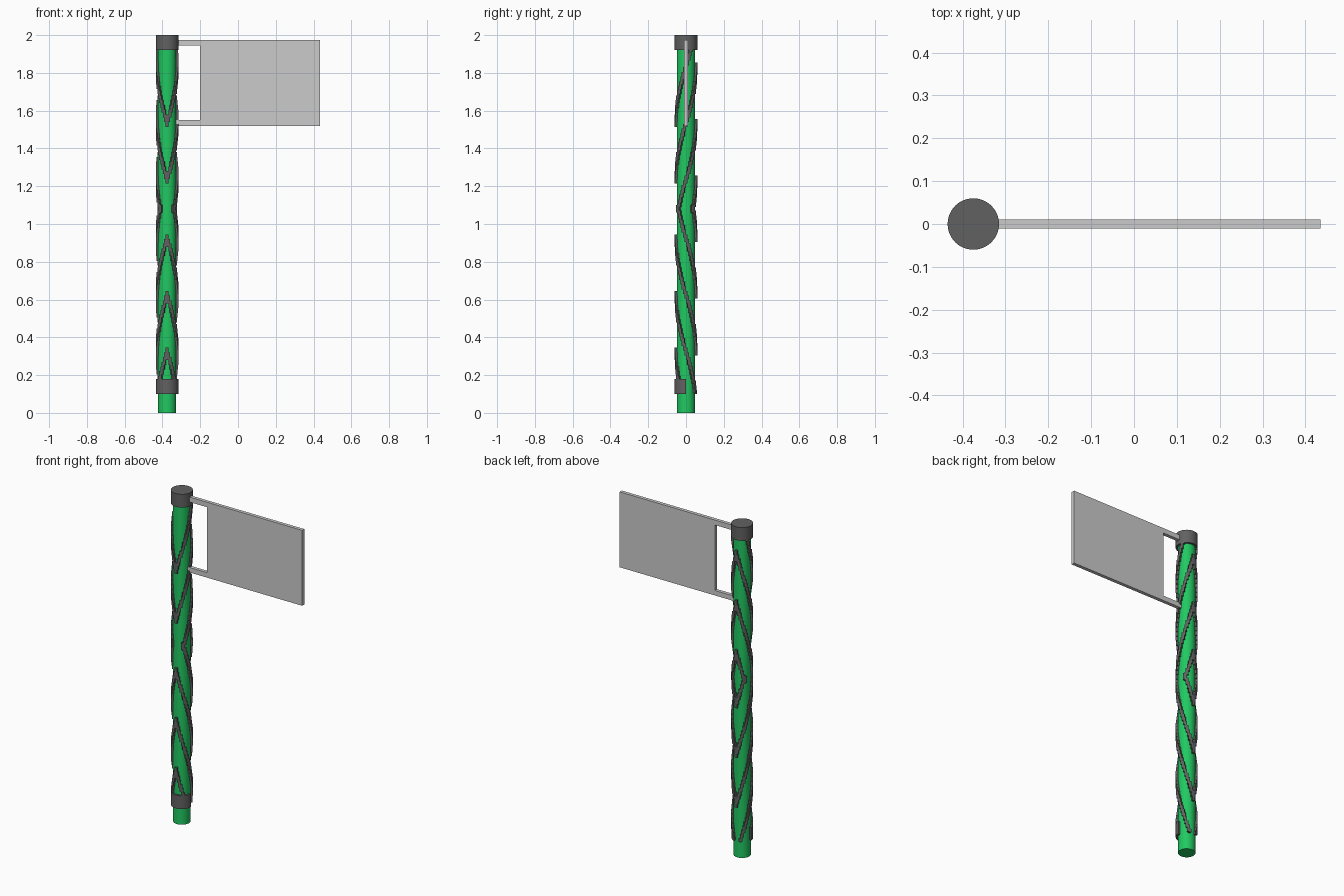
import bpy, bmesh
from math import sin, cos, pi

if "Cube" in bpy.data.objects:
    bpy.data.objects.remove(bpy.data.objects["Cube"])

CX = -0.375            # pole axis
R_IN, R_OUT = 0.044, 0.06
MID = 1.08             # height where the wrap mirrors
HALF = 0.6             # height of half a turn


def material(name, rgb):
    m = bpy.data.materials.new(name)
    m.diffuse_color = (*rgb, 1)
    m.use_nodes = True
    m.node_tree.nodes["Principled BSDF"].inputs["Base Color"].default_value = m.diffuse_color
    return m


green = material("green", (0.015, 0.58, 0.12))
dark = material("dark_grey", (0.12, 0.12, 0.12))


def finish(bm, name, mat=None, smooth=False):
    bmesh.ops.recalc_face_normals(bm, faces=bm.faces)
    me = bpy.data.meshes.new(name)
    bm.to_mesh(me)
    bm.free()
    ob = bpy.data.objects.new(name, me)
    bpy.context.collection.objects.link(ob)
    if mat:
        me.materials.append(mat)
    if smooth:
        bpy.ops.object.select_all(action='DESELECT')
        ob.select_set(True)
        bpy.context.view_layer.objects.active = ob
        bpy.ops.object.shade_smooth_by_angle()
    return ob


def cylinder(name, r, z0, z1, mat):
    bpy.ops.mesh.primitive_cylinder_add(vertices=48, radius=r, depth=z1 - z0,
                                        location=(CX, 0, (z0 + z1) / 2))
    ob = bpy.context.object
    ob.name = name
    ob.data.materials.append(mat)
    bpy.ops.object.shade_smooth_by_angle()


def sector(bm, a0, a1, z0, z1, steps=1):
    """Curved block around the pole; angle 0 faces the front."""
    rings = []
    for i in range(steps + 1):
        a = a0 + (a1 - a0) * i / steps
        rings.append([bm.verts.new((CX + r * sin(a), -r * cos(a), z))
                      for r, z in ((R_IN, z0), (R_OUT, z0), (R_OUT, z1), (R_IN, z1))])
    for p, q in zip(rings, rings[1:]):
        for k in range(4):
            bm.faces.new((p[k], p[(k + 1) % 4], q[(k + 1) % 4], q[k]))
    bm.faces.new(rings[0])
    bm.faces.new(rings[-1][::-1])


def strand(name, tip, up):
    """Stepped band leaving the front at height tip, wrapping both sides to the back."""
    bm = bmesh.new()
    n, half_t = 24, 0.033
    for i in range(n):
        zc = tip + (1 if up else -1) * HALF * (i + 0.5) / n
        lo, hi = (MID - 0.02, 1.93) if up else (0.1, MID + 0.02)
        z0, z1 = max(lo, zc - half_t), min(hi, zc + half_t)
        if z1 - z0 < 0.005:
            continue
        for s in (1, -1):
            sector(bm, s * pi * i / n, s * pi * (i + 1) / n, z0, z1)
    finish(bm, name, dark)


# pole and top cap
cylinder("pole", 0.0475, 0, 1.95, green)
cylinder("top_collar", R_OUT, 1.92, 2.0, dark)

# half collar on the front near the foot
bm = bmesh.new()
sector(bm, -pi / 2, pi / 2, 0.1, 0.18, 24)
finish(bm, "bottom_collar", dark, True)

# wrapping bands, mirrored about the middle
for k in range(5):
    strand(f"lower_strand_{k}", 0.325 + 0.3 * k, False)
for k in range(4):
    strand(f"upper_strand_{k}", 2 * MID - 0.325 - 0.3 * (k + 1), True)

# sign panel with two arms, one flat outline
outline = [(-0.335, 1.52), (0.435, 1.52), (0.435, 1.975), (-0.335, 1.975),
           (-0.335, 1.945), (-0.2, 1.945), (-0.2, 1.55), (-0.335, 1.55)]
bm = bmesh.new()
face = bm.faces.new([bm.verts.new((x, -0.01, z)) for x, z in outline])
ext = bmesh.ops.extrude_face_region(bm, geom=[face])
bmesh.ops.translate(bm, vec=(0, 0.021, 0),
                    verts=[v for v in ext["geom"] if isinstance(v, bmesh.types.BMVert)])
finish(bm, "sign_panel")
